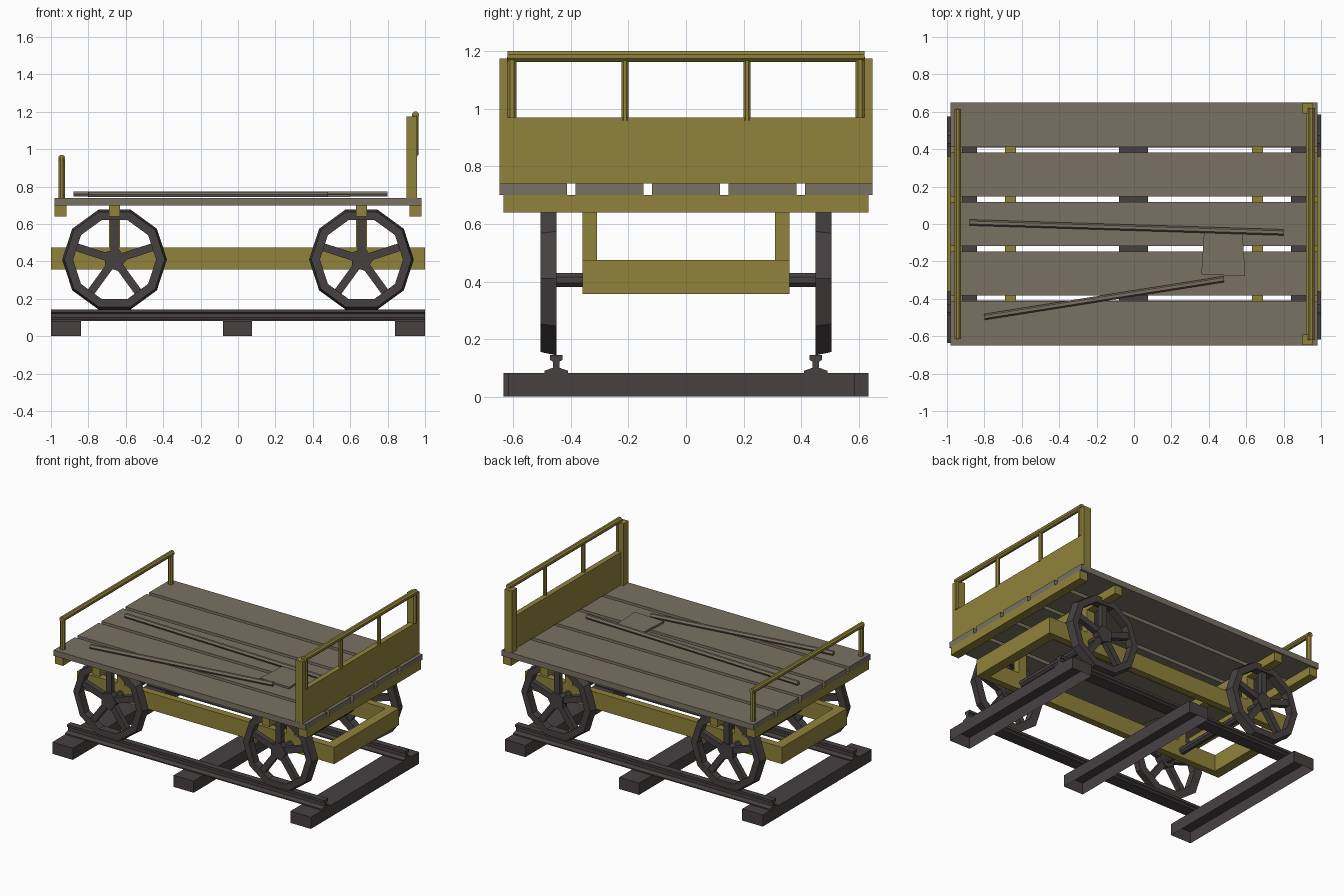
import bpy, bmesh, math
from mathutils import Matrix, Vector

if "Cube" in bpy.data.objects:
    bpy.data.objects.remove(bpy.data.objects["Cube"])


def material(name, rgb):
    m = bpy.data.materials.new(name)
    m.diffuse_color = (*rgb, 1)
    m.use_nodes = True
    m.node_tree.nodes["Principled BSDF"].inputs["Base Color"].default_value = m.diffuse_color
    return m


YELLOW = material("ochre paint", (0.28, 0.225, 0.043))
WOOD = material("grey wood", (0.195, 0.165, 0.125))
IRON = material("dark iron", (0.062, 0.052, 0.053))


def finish(name, bm, mat):
    bmesh.ops.recalc_face_normals(bm, faces=bm.faces)
    me = bpy.data.meshes.new(name)
    bm.to_mesh(me)
    bm.free()
    me.materials.append(mat)
    ob = bpy.data.objects.new(name, me)
    bpy.context.collection.objects.link(ob)
    return ob


def add_box(bm, x, y, z):
    size = Matrix.Diagonal((x[1] - x[0], y[1] - y[0], z[1] - z[0], 1))
    mid = Matrix.Translation((sum(x) / 2, sum(y) / 2, sum(z) / 2))
    return bmesh.ops.create_cube(bm, size=1, matrix=mid @ size)["verts"]


def box(name, x, y, z, mat):
    bm = bmesh.new()
    add_box(bm, x, y, z)
    return finish(name, bm, mat)


def rod(name, a, b, r, mat, sides=8):
    a, b = Vector(a), Vector(b)
    d = b - a
    rot = d.to_track_quat('Z', 'Y').to_matrix().to_4x4()
    spin = Matrix.Rotation(math.pi / sides, 4, 'Z')
    bm = bmesh.new()
    bmesh.ops.create_cone(bm, cap_ends=True, segments=sides, radius1=r, radius2=r,
                          depth=d.length, matrix=Matrix.Translation((a + b) / 2) @ rot @ spin)
    return finish(name, bm, mat)


def prism(name, pts, place, offset, mat):
    """Extrude an outline; place maps 2D points to 3D."""
    bm = bmesh.new()
    f = bm.faces.new([bm.verts.new(place(*p)) for p in pts])
    ext = bmesh.ops.extrude_face_region(bm, geom=[f])
    bmesh.ops.translate(bm, vec=offset,
                        verts=[v for v in ext["geom"] if isinstance(v, bmesh.types.BMVert)])
    return finish(name, bm, mat)


# Sleepers, open underneath
for x, y in (((-1, -0.84), (-0.635, 0.575)), ((-0.08, 0.075), (-0.6, 0.635)),
             ((0.84, 1), (-0.618, 0.585))):
    bm = bmesh.new()
    add_box(bm, x, y, (0, 0.082))
    bm.normal_update()
    bmesh.ops.delete(bm, geom=[f for f in bm.faces if f.normal.z < -0.5], context='FACES')
    finish("sleeper", bm, IRON)

# Rails with foot, web and head
half = [(0.041, 0.082), (0.041, 0.09), (0.012, 0.1), (0.012, 0.122), (0.021, 0.127), (0.021, 0.144)]
outline = half + [(-y, z) for y, z in reversed(half)]
for s in (-1, 1):
    prism("track_rail", outline, lambda y, z: (-1, s * 0.451 + y, z), (2, 0, 0), IRON)

# Wheels: ten-sided tapered rim, five spokes, hub
CZ = 0.41


def wheel(cx, s):
    bm = bmesh.new()
    profile = [(0.28, 0.45), (0.268, 0.505), (0.222, 0.505), (0.222, 0.45)]
    rings = []
    for k in range(10):
        a = k * math.tau / 10
        rings.append([bm.verts.new((r * math.cos(a), y, r * math.sin(a))) for r, y in profile])
    for k in range(10):
        p, q = rings[k], rings[(k + 1) % 10]
        for j in range(4):
            bm.faces.new((p[j], p[(j + 1) % 4], q[(j + 1) % 4], q[j]))
    for k in range(5):
        vs = add_box(bm, (-0.021, 0.021), (0.458, 0.495), (0.03, 0.222))
        bmesh.ops.rotate(bm, verts=vs, matrix=Matrix.Rotation(k * math.tau / 5, 3, 'Y'))
    turn = Matrix.Translation((0, 0.477, 0)) @ Matrix.Rotation(math.pi / 2, 4, 'X')
    bmesh.ops.create_cone(bm, cap_ends=True, segments=5, radius1=0.064, radius2=0.064, depth=0.05,
                          matrix=turn @ Matrix.Rotation(math.radians(-90), 4, 'Z'))
    bmesh.ops.transform(bm, verts=bm.verts, matrix=Matrix.Translation((cx, 0, CZ))
                        @ Matrix.Diagonal((1, s, 1, 1)))
    finish("wheel", bm, IRON)


for cx in (-0.66, 0.66):
    for s in (-1, 1):
        wheel(cx, s)
        # Post joining the frame to the bolster
        y = sorted((s * 0.31, s * 0.36))
        box("frame_post", (cx - 0.03, cx + 0.03), y, (0.475, 0.64), YELLOW)
    rod("axle", (cx, -0.46, 0.405), (cx, 0.46, 0.405), 0.026, IRON)
    box("bolster", (cx - 0.03, cx + 0.03), (-0.635, 0.635), (0.64, 0.70), YELLOW)

# Underframe ring
for s in (-1, 1):
    box("frame_side", (-1, 1), sorted((s * 0.31, s * 0.36)), (0.357, 0.475), YELLOW)
    box("frame_end", sorted((s * 0.93, s * 1.0)), (-0.31, 0.31), (0.357, 0.475), YELLOW)
    box("end_beam", sorted((s * 0.917, s * 0.98)), (-0.635, 0.635), (0.64, 0.70), YELLOW)

# Deck planks
for k in range(-2, 3):
    c = k * 0.2655
    box("deck_plank", (-0.98, 0.98), (c - 0.118, c + 0.118), (0.70, 0.74), WOOD)

# Tall end: posts, panel, balusters, handrail
for s in (-1, 1):
    box("headboard_post", (0.90, 0.957), sorted((s * 0.59, s * 0.648)), (0.74, 1.175), YELLOW)
    rod("headboard_end_bar", (0.948, s * 0.605, 0.97), (0.948, s * 0.605, 1.18), 0.018, YELLOW)
    rod("baluster", (0.948, s * 0.212, 0.96), (0.948, s * 0.212, 1.17), 0.014, YELLOW)
box("headboard_panel", (0.92, 0.957), (-0.59, 0.59), (0.74, 0.97), YELLOW)
rod("headboard_rail", (0.948, -0.62, 1.182), (0.948, 0.62, 1.182), 0.02, YELLOW)

# Low end: plain hoop
for s in (-1, 1):
    rod("hoop_post", (-0.942, s * 0.6, 0.74), (-0.942, s * 0.6, 0.955), 0.018, YELLOW)
rod("hoop_rail", (-0.942, -0.615, 0.952), (-0.942, 0.615, 0.952), 0.019, YELLOW)

# Tools lying on the deck
rod("long_bar", (-0.88, 0.008, 0.76), (0.80, -0.045, 0.76), 0.016, WOOD, 6)
rod("shovel_handle", (-0.80, -0.497, 0.757), (0.48, -0.295, 0.757), 0.016, WOOD, 6)
prism("shovel_blade", [(0.36, -0.27), (0.595, -0.278), (0.58, -0.04), (0.375, -0.035)],
      lambda x, y: (x, y, 0.745), (0, 0, 0.013), WOOD)
